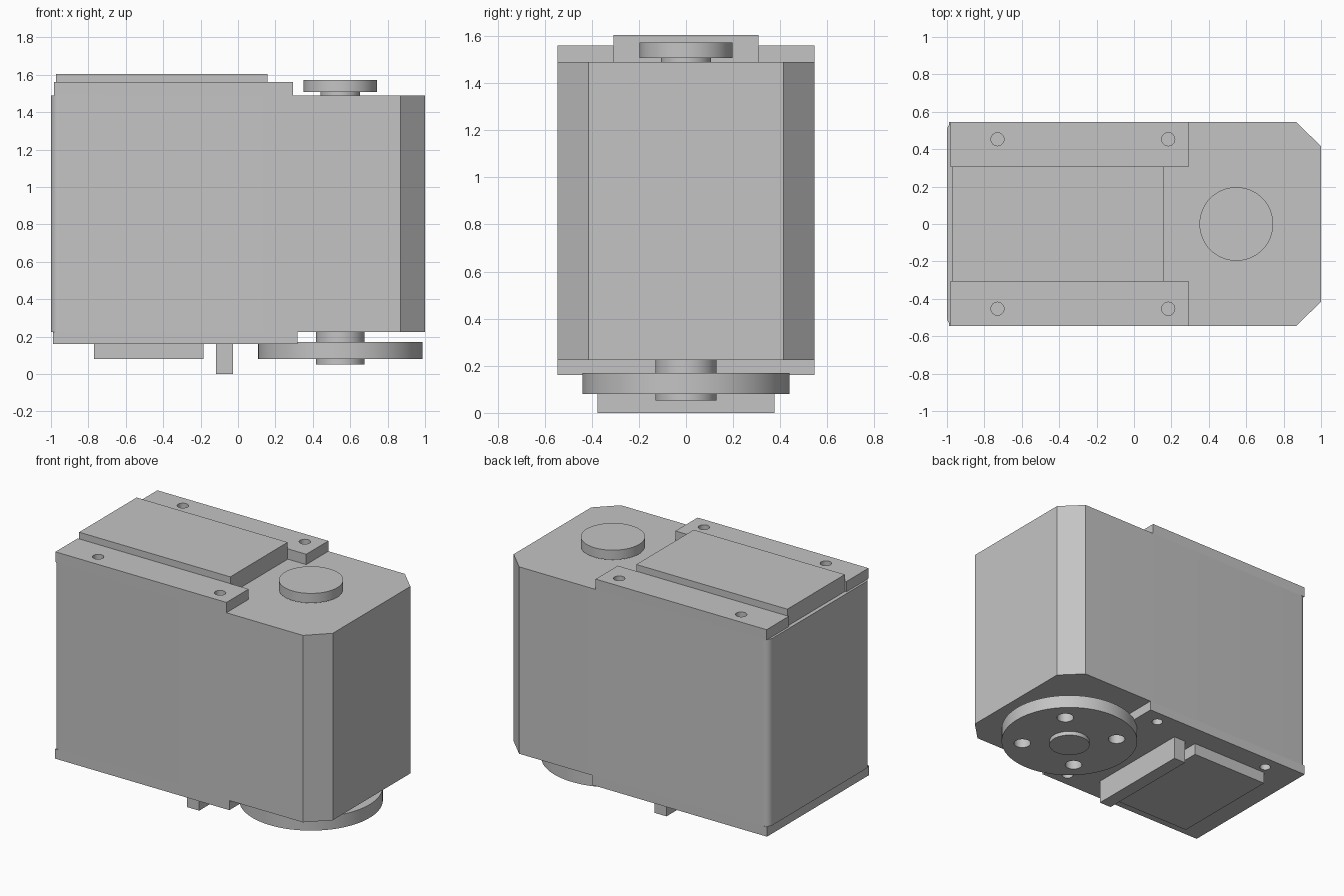
import bpy
import bmesh
import math

if "Cube" in bpy.data.objects:
    bpy.data.objects.remove(bpy.data.objects["Cube"], do_unlink=True)

grey = bpy.data.materials.new("plain grey")
grey.use_nodes = True
colour = (0.55, 0.55, 0.55, 1)
grey.diffuse_color = colour
grey.node_tree.nodes["Principled BSDF"].inputs["Base Color"].default_value = colour


def prism(name, outline, z0, z1):
    """Extrude a flat outline from z0 to z1."""
    bm = bmesh.new()
    face = bm.faces.new([bm.verts.new((x, y, z0)) for x, y in outline])
    top = bmesh.ops.extrude_face_region(bm, geom=[face])["geom"]
    for v in top:
        if isinstance(v, bmesh.types.BMVert):
            v.co.z = z1
    bmesh.ops.recalc_face_normals(bm, faces=bm.faces)
    mesh = bpy.data.meshes.new(name)
    bm.to_mesh(mesh)
    bm.free()
    mesh.materials.append(grey)
    obj = bpy.data.objects.new(name, mesh)
    bpy.context.collection.objects.link(obj)
    return obj


def box(name, x0, x1, y0, y1, z0, z1):
    return prism(name, [(x0, y0), (x1, y0), (x1, y1), (x0, y1)], z0, z1)


def arc(cx, cy, r, start, end, steps):
    angles = [math.radians(start + (end - start) * i / steps) for i in range(steps + 1)]
    return [(cx + r * math.cos(a), cy + r * math.sin(a)) for a in angles]


def disc(name, cx, cy, r, z0, z1, sides=64):
    return prism(name, arc(cx, cy, r, 0, 360, sides)[:-1], z0, z1)


def activate(obj):
    bpy.ops.object.select_all(action="DESELECT")
    obj.select_set(True)
    bpy.context.view_layer.objects.active = obj


def smooth(obj):
    activate(obj)
    bpy.ops.object.shade_smooth_by_angle(angle=math.radians(30))


def drill(obj, centres, r, z0, z1):
    """Cut round holes through a part."""
    for x, y in centres:
        cutter = disc("hole_cutter", x, y, r, z0, z1, 32)
        cutter.hide_render = True
        activate(obj)
        mod = obj.modifiers.new("hole", "BOOLEAN")
        mod.operation = "DIFFERENCE"
        mod.solver = "EXACT"
        mod.object = cutter
        bpy.ops.object.modifier_apply(modifier=mod.name)
        bpy.data.objects.remove(cutter, do_unlink=True)
    smooth(obj)


HALF = 0.545          # half depth of the housing
BOTTOM, TOP = 0.225, 1.49
AXIS = 0.547          # x of the output shaft
HOLES_X = (-0.73, 0.183)
HOLE_Y = 0.453

# Housing: chamfered at the shaft end, rounded at the other
R = 0.045
outline = [(0.868, -HALF), (1, -0.415), (1, 0.415), (0.868, HALF)]
outline += arc(-1 + R, HALF - R, R, 90, 180, 8)
outline += arc(-1 + R, -HALF + R, R, 180, 270, 8)
smooth(prism("housing", outline, BOTTOM, TOP))

# Top rails and raised centre plate
for side, name in ((1, "back_top_rail"), (-1, "front_top_rail")):
    y0, y1 = sorted((side * 0.308, side * HALF))
    rail = box(name, -0.985, 0.295, y0, y1, TOP, 1.56)
    drill(rail, [(x, side * HOLE_Y) for x in HOLES_X], 0.035, 1.4, 1.7)
box("top_plate", -0.974, 0.157, -0.307, 0.307, TOP, 1.605)

# Idler cap on its stem
smooth(disc("cap_stem", AXIS, 0, 0.106, TOP, 1.51))
smooth(disc("top_cap", AXIS, 0, 0.197, 1.507, 1.572))

# Bottom cover, pad and rib
cover = box("bottom_cover", -0.988, 0.317, -HALF, HALF, 0.16, BOTTOM)
drill(cover, [(x, s * HOLE_Y) for x in HOLES_X for s in (1, -1)], 0.035, 0.1, 0.3)
box("bottom_pad", -0.77, -0.185, -0.395, 0.395, 0.08, 0.16)
box("bottom_rib", -0.117, -0.027, -0.376, 0.376, 0, 0.16)

# Output horn with four screw holes, and its hub
horn = disc("output_horn", AXIS, 0, 0.44, 0.08, 0.17, 96)
drill(horn, [(AXIS + a * 0.217, b * 0.217) for a in (1, -1) for b in (1, -1)],
      0.054, 0, 0.3)
smooth(disc("output_hub", AXIS, 0, 0.13, 0.052, BOTTOM))
